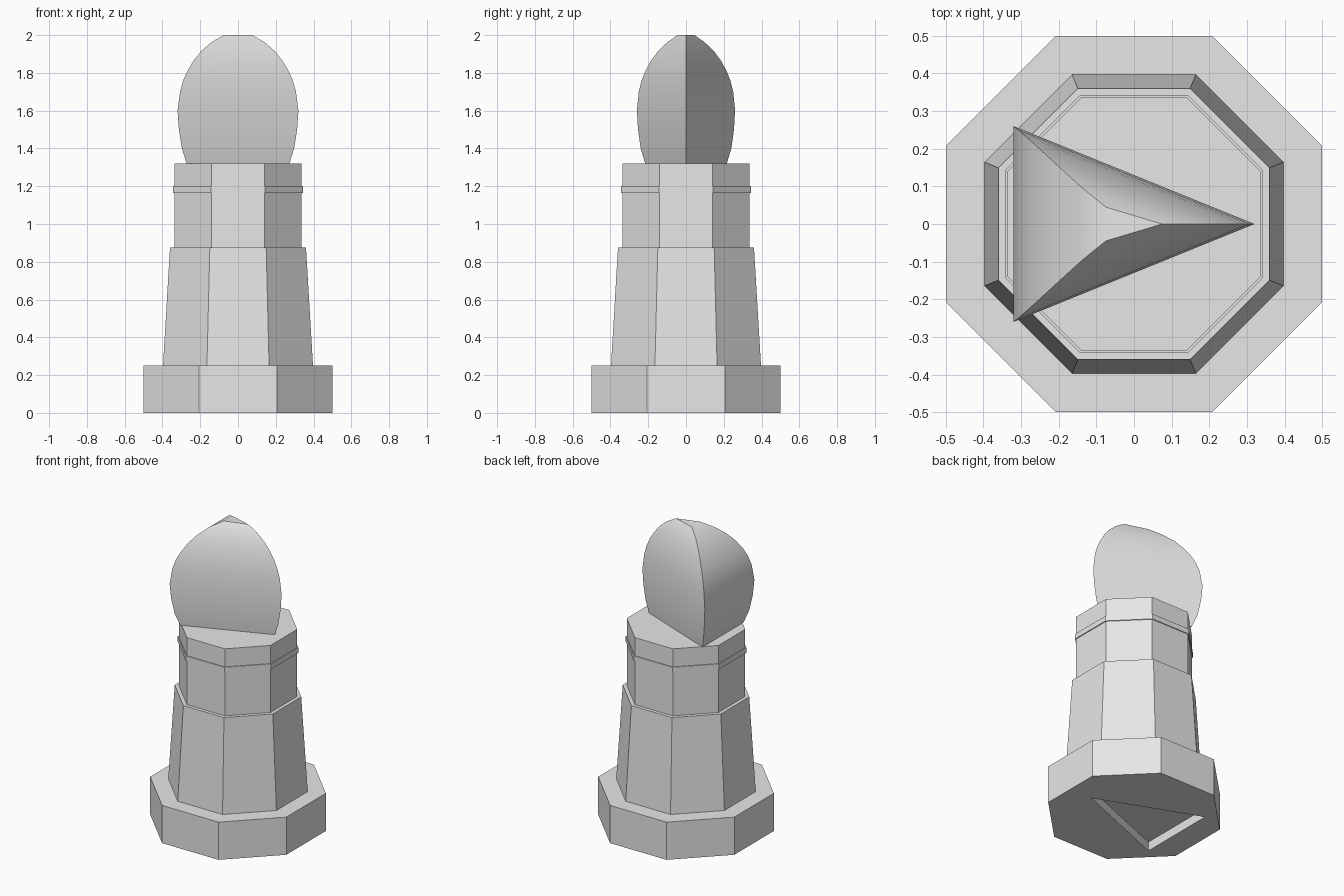
import bpy, bmesh, math

cube = bpy.data.objects.get("Cube")
if cube:
    bpy.data.objects.remove(cube, do_unlink=True)

grey = bpy.data.materials.new("plain_grey")
grey.use_nodes = True
colour = (0.8, 0.8, 0.8, 1)
grey.diffuse_color = colour
grey.node_tree.nodes["Principled BSDF"].inputs["Base Color"].default_value = colour


def octagon(apothem, z):
    r = apothem / math.cos(math.pi / 8)
    angles = [math.pi / 8 + i * math.pi / 4 for i in range(8)]
    return [(r * math.cos(a), r * math.sin(a), z) for a in angles]


def triangle(x, y, z):
    return [(x, 0, z), (-x, y, z), (-x, -y, z)]


def loft(name, rings):
    """Closed solid skinned through a stack of matching rings."""
    bm = bmesh.new()
    loops = [[bm.verts.new(p) for p in ring] for ring in rings]
    n = len(loops[0])
    for low, high in zip(loops, loops[1:]):
        for i in range(n):
            j = (i + 1) % n
            bm.faces.new((low[i], low[j], high[j], high[i]))
    bm.faces.new(loops[0][::-1])
    bm.faces.new(loops[-1])
    mesh = bpy.data.meshes.new(name)
    bm.to_mesh(mesh)
    bm.free()
    mesh.materials.append(grey)
    obj = bpy.data.objects.new(name, mesh)
    bpy.context.collection.objects.link(obj)
    return obj


# Octagonal pedestal: plinth, tapered body, neck and thin collar
base = loft("base_plinth", [octagon(0.5, 0), octagon(0.5, 0.25)])
loft("tapered_body", [octagon(0.397, 0.25), octagon(0.36, 0.875)])
loft("neck", [octagon(0.337, 0.875), octagon(0.337, 1.32)])
loft("collar", [octagon(0.343, 1.165), octagon(0.343, 1.2)])

# Triangular socket in the underside
cutter = loft("socket_cutter", [triangle(0.335, 0.265, -0.1), triangle(0.335, 0.265, 0.06)])
cutter.hide_render = True
cutter.hide_viewport = True
cut = base.modifiers.new("socket", "BOOLEAN")
cut.operation = "DIFFERENCE"
cut.solver = "EXACT"
cut.object = cutter

# Three-sided bulging head: half-length, half-width and height of each section
profile = [(0.272, 0.216, 1.32), (0.297, 0.24, 1.4), (0.313, 0.254, 1.5),
           (0.32, 0.26, 1.6), (0.307, 0.25, 1.7), (0.29, 0.235, 1.76),
           (0.268, 0.215, 1.81), (0.235, 0.185, 1.865), (0.195, 0.148, 1.915),
           (0.14, 0.098, 1.963), (0.075, 0.045, 2.0)]
head = loft("three_sided_head", [triangle(*p) for p in profile])
bpy.ops.object.select_all(action="DESELECT")
head.select_set(True)
bpy.context.view_layer.objects.active = head
bpy.ops.object.shade_smooth_by_angle(angle=math.radians(45))
